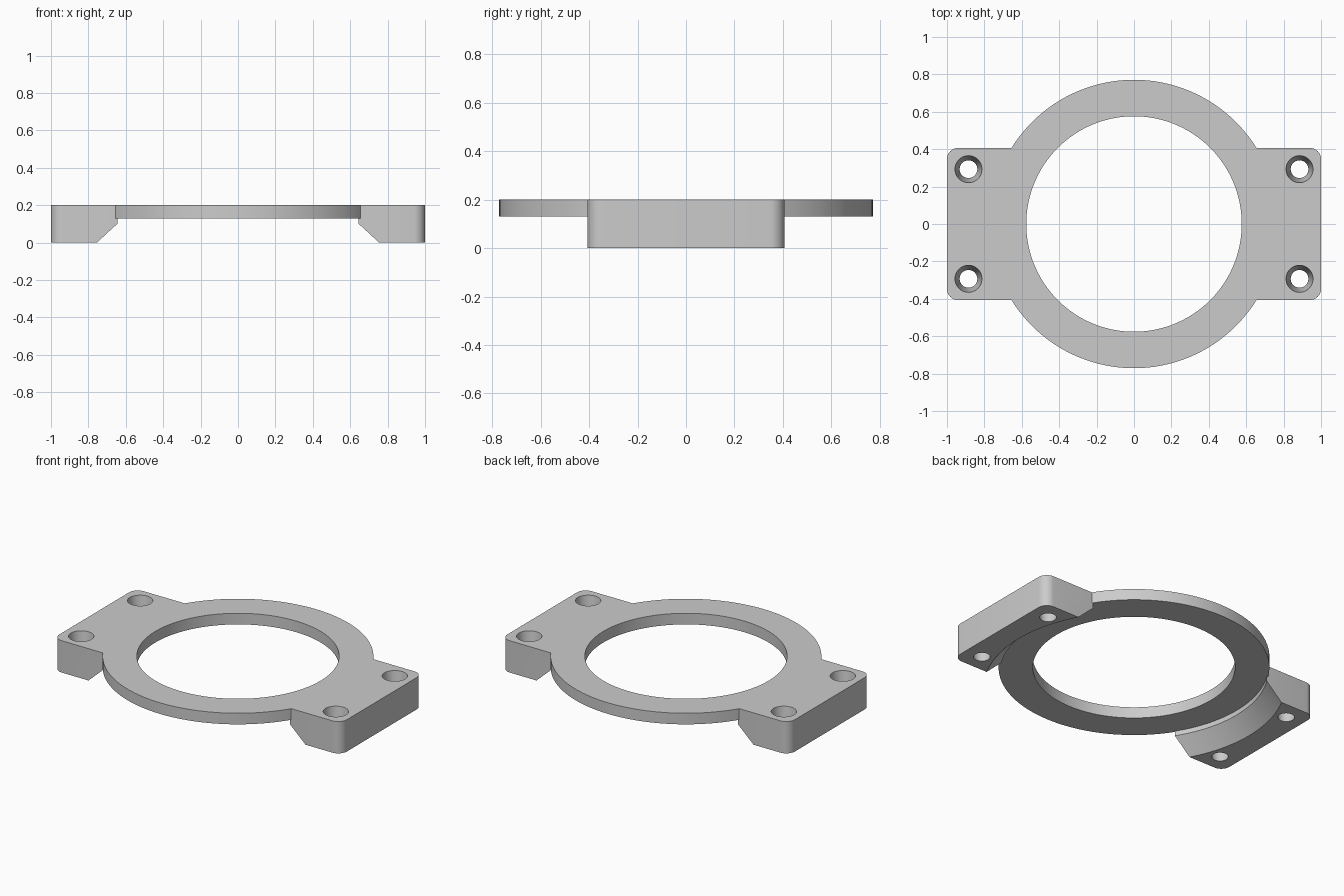
import bpy
import bmesh
import math

TOP = 0.20          # upper face of the whole bracket
RING_BOTTOM = 0.13  # underside of the thin ring
HALF_DEPTH = 0.407  # half the depth of each mounting ear

cube = bpy.data.objects.get("Cube")
if cube:
    bpy.data.objects.remove(cube, do_unlink=True)

grey = bpy.data.materials.new("plain grey")
grey.use_nodes = True
colour = (0.6, 0.6, 0.6, 1)
grey.diffuse_color = colour
grey.node_tree.nodes["Principled BSDF"].inputs["Base Color"].default_value = colour


def finish(name, bm):
    bmesh.ops.recalc_face_normals(bm, faces=bm.faces)
    mesh = bpy.data.meshes.new(name)
    bm.to_mesh(mesh)
    bm.free()
    mesh.materials.append(grey)
    obj = bpy.data.objects.new(name, mesh)
    bpy.context.scene.collection.objects.link(obj)
    return obj


def cone(name, r_low, r_high, z_low, z_high, x=0, y=0, sides=128):
    bm = bmesh.new()
    bmesh.ops.create_cone(bm, cap_ends=True, segments=sides, radius1=r_low,
                          radius2=r_high, depth=z_high - z_low)
    bmesh.ops.translate(bm, verts=bm.verts, vec=(x, y, (z_low + z_high) / 2))
    return finish(name, bm)


def combine(obj, other, operation):
    mod = obj.modifiers.new("combine", 'BOOLEAN')
    mod.operation = operation
    mod.solver = 'EXACT'
    mod.object = other
    bpy.context.view_layer.objects.active = obj
    bpy.ops.object.modifier_apply(modifier=mod.name)
    bpy.data.objects.remove(other, do_unlink=True)


def mounting_ear(side):
    # Block with rounded outer corners
    radius, steps = 0.06, 8
    outline = [(0.6, -HALF_DEPTH)]
    for turn, sign in ((-90, -1), (0, 1)):
        for i in range(steps + 1):
            a = math.radians(turn + 90 * i / steps)
            outline.append((1 - radius + radius * math.cos(a),
                            sign * (HALF_DEPTH - radius) + radius * math.sin(a)))
    outline.append((0.6, HALF_DEPTH))
    bm = bmesh.new()
    face = bm.faces.new([bm.verts.new((side * x, y, 0)) for x, y in outline])
    out = bmesh.ops.extrude_face_region(bm, geom=[face])
    top = [v for v in out["geom"] if isinstance(v, bmesh.types.BMVert)]
    bmesh.ops.translate(bm, verts=top, vec=(0, 0, TOP))
    ear = finish("mounting_ear", bm)

    # Flared clearance under the ring
    combine(ear, cone("flare_cutter", 0.904, 0.7536, -0.05, 0.11), 'DIFFERENCE')
    combine(ear, cone("bore_cutter", 0.763, 0.763, 0.09, 0.15), 'DIFFERENCE')
    return ear


# Thin ring
body = cone("mounting_ring", 0.771, 0.771, RING_BOTTOM, TOP)

# Ears on both sides
for side in (-1, 1):
    combine(body, mounting_ear(side), 'UNION')

# Central opening
combine(body, cone("opening_cutter", 0.576, 0.576, -0.1, 0.3), 'DIFFERENCE')

# Tapered screw holes
for x in (-0.885, 0.885):
    for y in (-0.293, 0.293):
        combine(body, cone("screw_cutter", 0.041, 0.0785, -0.05, 0.25, x, y, 48),
                'DIFFERENCE')

# Smooth round walls with crisp edges
bpy.ops.object.select_all(action='DESELECT')
body.select_set(True)
bpy.context.view_layer.objects.active = body
bpy.ops.object.shade_smooth_by_angle(angle=math.radians(25))
